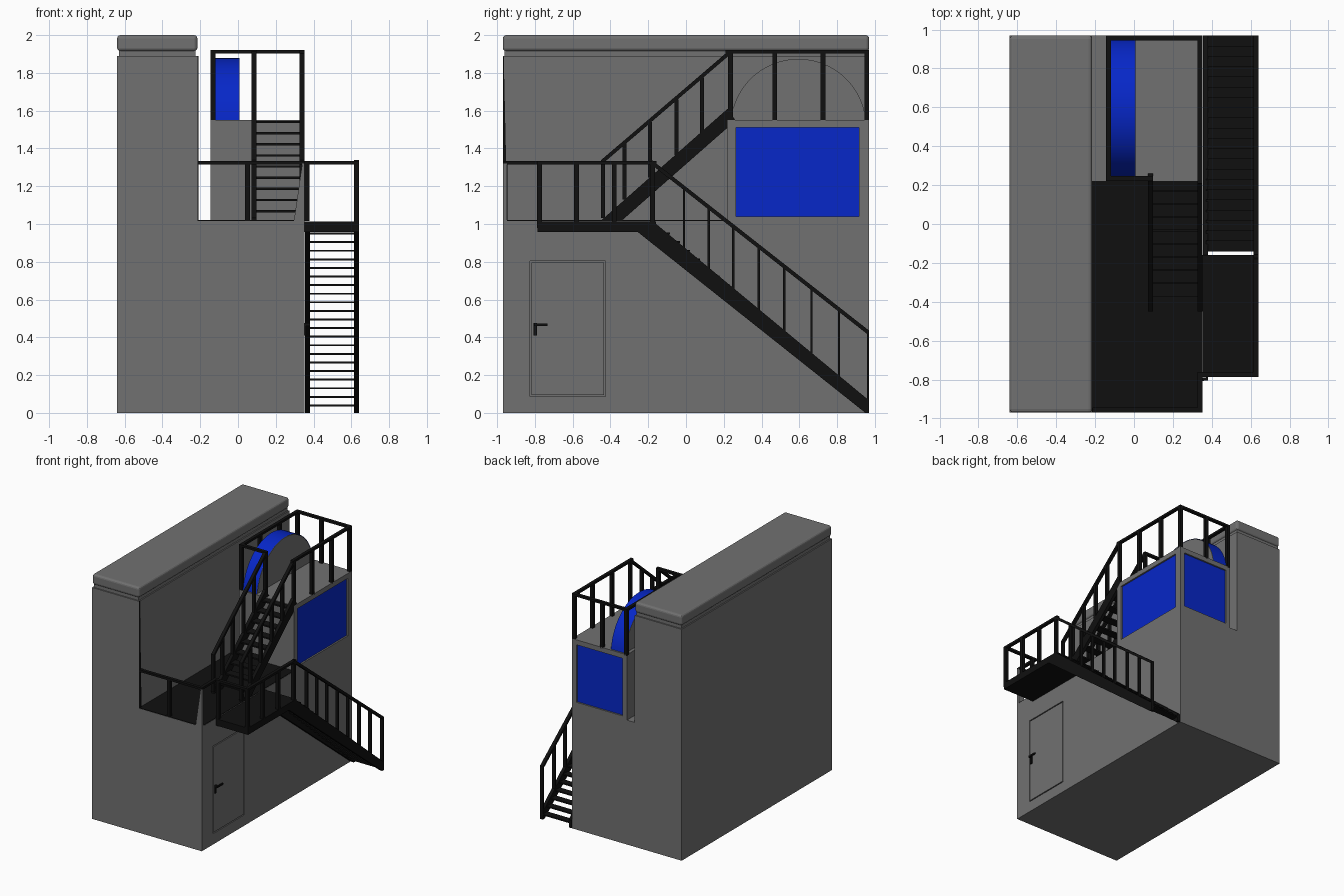
import bpy, bmesh, math

if "Cube" in bpy.data.objects:
    bpy.data.objects.remove(bpy.data.objects["Cube"])


def material(name, rgb):
    m = bpy.data.materials.new(name)
    m.diffuse_color = (*rgb, 1)
    m.use_nodes = True
    m.node_tree.nodes["Principled BSDF"].inputs["Base Color"].default_value = m.diffuse_color
    return m


GREY = material("dark_grey", (0.165, 0.165, 0.165))
BLACK = material("black_metal", (0.005, 0.005, 0.005))
BLUE = material("blue_panel", (0.002, 0.02, 0.58))


def finish(name, bm, mat=GREY):
    bmesh.ops.recalc_face_normals(bm, faces=bm.faces)
    me = bpy.data.meshes.new(name)
    bm.to_mesh(me)
    bm.free()
    ob = bpy.data.objects.new(name, me)
    bpy.context.collection.objects.link(ob)
    me.materials.append(mat)
    return ob


def add_prism(bm, pts, vec):
    """Polygon of 3D points swept along a vector."""
    f = bm.faces.new([bm.verts.new(p) for p in pts])
    ext = bmesh.ops.extrude_face_region(bm, geom=[f], use_keep_orig=True)
    new = [g for g in ext["geom"] if isinstance(g, bmesh.types.BMVert)]
    bmesh.ops.translate(bm, verts=new, vec=vec)


def add_box(bm, x0, x1, y0, y1, z0, z1):
    add_prism(bm, [(x0, y0, z0), (x1, y0, z0), (x1, y1, z0), (x0, y1, z0)], (0, 0, z1 - z0))


def box(name, *b, mat=GREY):
    bm = bmesh.new()
    add_box(bm, *b)
    return finish(name, bm, mat)


def side_prism(bm, x0, x1, yz):
    add_prism(bm, [(x0, y, z) for y, z in yz], (x1 - x0, 0, 0))


def cut(target, cutter):
    cutter.hide_render = True
    cutter.hide_viewport = True
    m = target.modifiers.new("cut", "BOOLEAN")
    m.operation, m.object, m.solver = "DIFFERENCE", cutter, "EXACT"


def railing(name, corners, base, top, posts):
    """Level railing along axis-aligned corners, with a square top rail."""
    bm = bmesh.new()
    r = 0.013
    for (ax, ay), (bx, by) in zip(corners, corners[1:]):
        add_box(bm, min(ax, bx) - r, max(ax, bx) + r, min(ay, by) - r, max(ay, by) + r, top - 0.018, top)
    for x, y in posts:
        add_box(bm, x - r, x + r, y - r, y + r, base, top - 0.01)
    return finish(name, bm, BLACK)


def sloped_rail(name, x0, x1, a, b, drop, posts, w):
    """Sloped handrail in the yz plane with posts down to the stringer."""
    bm = bmesh.new()
    (ya, za), (yb, zb) = a, b
    side_prism(bm, x0, x1, [(ya, za), (yb, zb), (yb, zb - 0.026), (ya, za - 0.026)])
    for y in posts:
        z = za + (zb - za) * (y - ya) / (yb - ya)
        add_box(bm, x0, x1, y - w / 2, y + w / 2, z - drop, z - 0.02)
    return finish(name, bm, BLACK)


# Lower body and tall rear wall
body = box("body", -0.22, 0.352, -0.97, 0.97, 0, 1.016)
box("tall_wall", -0.64, -0.215, -0.97, 0.97, 0, 1.89)
box("wall_neck", -0.63, -0.225, -0.96, 0.96, 1.88, 1.93)
cap = box("wall_cap", -0.64, -0.215, -0.97, 0.97, 1.915, 2.0)
bv = cap.modifiers.new("bevel", "BEVEL")
bv.width, bv.segments = 0.018, 3
box("deck_floor", -0.215, 0.35, -0.968, 0.22, 1.01, 1.02, mat=BLACK)

# Tapered corner piece at the front of the deck and strip along the wall
bm = bmesh.new()
add_prism(bm, [(0.295, -0.97, 1.01), (0.352, -0.97, 1.01), (0.352, -0.97, 1.32), (0.34, -0.97, 1.32)], (0, 0.022, 0))
finish("deck_corner", bm)
bm = bmesh.new()
add_prism(bm, [(-0.216, -0.968, 1.01), (-0.216, -0.945, 1.01), (-0.216, -0.965, 1.89), (-0.216, -0.968, 1.89)], (0.006, 0, 0))
finish("wall_edge_strip", bm, BLACK)

# Upper block with recessed blue windows on side and back
block = box("upper_block", -0.145, 0.352, 0.22, 0.97, 1.0, 1.55)
cut(block, box("side_cutter", 0.337, 0.40, 0.265, 0.915, 1.04, 1.51))
cut(block, box("back_cutter", -0.105, 0.312, 0.955, 1.0, 1.04, 1.51))
box("side_window", 0.33, 0.339, 0.265, 0.915, 1.04, 1.51, mat=BLUE)
box("back_window", -0.105, 0.312, 0.945, 0.957, 1.04, 1.51, mat=BLUE)

# Half drum: grey body under a curved blue skin
cy, cz, R, N = 0.595, 1.515, 0.363, 32
a0 = math.asin(0.035 / R)
arc = [a0 + (math.pi - 2 * a0) * i / N for i in range(N + 1)]
bm = bmesh.new()
side_prism(bm, -0.118, 0.008, [(cy + (R - 0.004) * math.cos(a), cz + (R - 0.004) * math.sin(a)) for a in arc])
finish("drum_body", bm)
bm = bmesh.new()
rows = [[bm.verts.new((x, cy + R * math.cos(a), cz + R * math.sin(a))) for a in arc] for x in (-0.118, 0.008)]
for i in range(N):
    bm.faces.new((rows[0][i], rows[1][i], rows[1][i + 1], rows[0][i + 1]))
for f in bm.faces:
    f.smooth = True
finish("drum_skin", bm, BLUE)

# Door set in a recess, leaving a thin groove, with a lever handle
cut(body, box("door_cutter", 0.34, 0.40, -0.825, -0.425, 0.088, 0.803))
box("door", 0.335, 0.352, -0.817, -0.433, 0.096, 0.795)
bm = bmesh.new()
add_box(bm, 0.35, 0.36, -0.807, -0.789, 0.41, 0.477)
add_box(bm, 0.358, 0.376, -0.805, -0.79, 0.46, 0.475)
add_box(bm, 0.37, 0.38, -0.804, -0.732, 0.461, 0.474)
finish("door_handle", bm, BLACK)

# Side landing
bm = bmesh.new()
side_prism(bm, 0.352, 0.64, [(-0.785, 0.957), (-0.255, 0.957), (-0.16, 0.985), (-0.16, 1.012), (-0.785, 1.012)])
finish("landing", bm, BLACK)

# Lower stair: stringers and treads
bm = bmesh.new()
for x in (0.354, 0.614):
    side_prism(bm, x, x + 0.026, [(-0.255, 0.957), (-0.17, 1.01), (0.97, 0.065), (0.97, 0.0), (0.95, 0.0)])
for i in range(1, 22):
    z, y = 1.0 - i * 0.0455, -0.15 + i * 0.0527
    add_box(bm, 0.37, 0.63, y - 0.045, y + 0.012, z - 0.01, z)
finish("lower_stair", bm, BLACK)
sloped_rail("lower_stair_rail", 0.614, 0.64, (-0.18, 1.338), (0.97, 0.435), 0.375,
            [-0.01, 0.12, 0.25, 0.385, 0.52, 0.665, 0.81, 0.964], 0.012)

# Upper stair: stringers, treads and both handrails
bm = bmesh.new()
for x in (0.072, 0.326):
    side_prism(bm, x, x + 0.026, [(-0.45, 1.018), (-0.34, 1.018), (0.22, 1.51), (0.26, 1.551), (0.22, 1.61)])
for i in range(1, 10):
    z, y = 1.015 + i * 0.059, -0.42 + i * 0.068
    add_box(bm, 0.085, 0.34, y - 0.02, min(y + 0.045, 0.23), z - 0.012, z)
finish("upper_stair", bm, BLACK)
for side, x in (("left", 0.072), ("right", 0.326)):
    sloped_rail("upper_stair_rail_" + side, x, x + 0.026, (-0.45, 1.338), (0.23, 1.92), 0.315,
                [-0.44, -0.325, -0.19, -0.05, 0.085], 0.02)

# Level railings
railing("deck_railing", [(-0.2, -0.957), (0.339, -0.957), (0.339, -0.775)], 1.015, 1.333,
        [(0.05, -0.957), (0.365, -0.775)])
railing("landing_railing", [(0.365, -0.775), (0.627, -0.775), (0.627, -0.17)], 0.98, 1.333,
        [(0.627, -0.775), (0.627, -0.58), (0.627, -0.38), (0.627, -0.178)])
railing("roof_railing", [(0.085, 0.235), (-0.132, 0.235), (-0.132, 0.957), (0.339, 0.957), (0.339, 0.222)], 1.54, 1.92,
        [(0.085, 0.235), (-0.132, 0.235), (-0.132, 0.47), (-0.132, 0.725), (-0.132, 0.957),
         (0.085, 0.957), (0.339, 0.957), (0.339, 0.725), (0.339, 0.47), (0.339, 0.235)])
